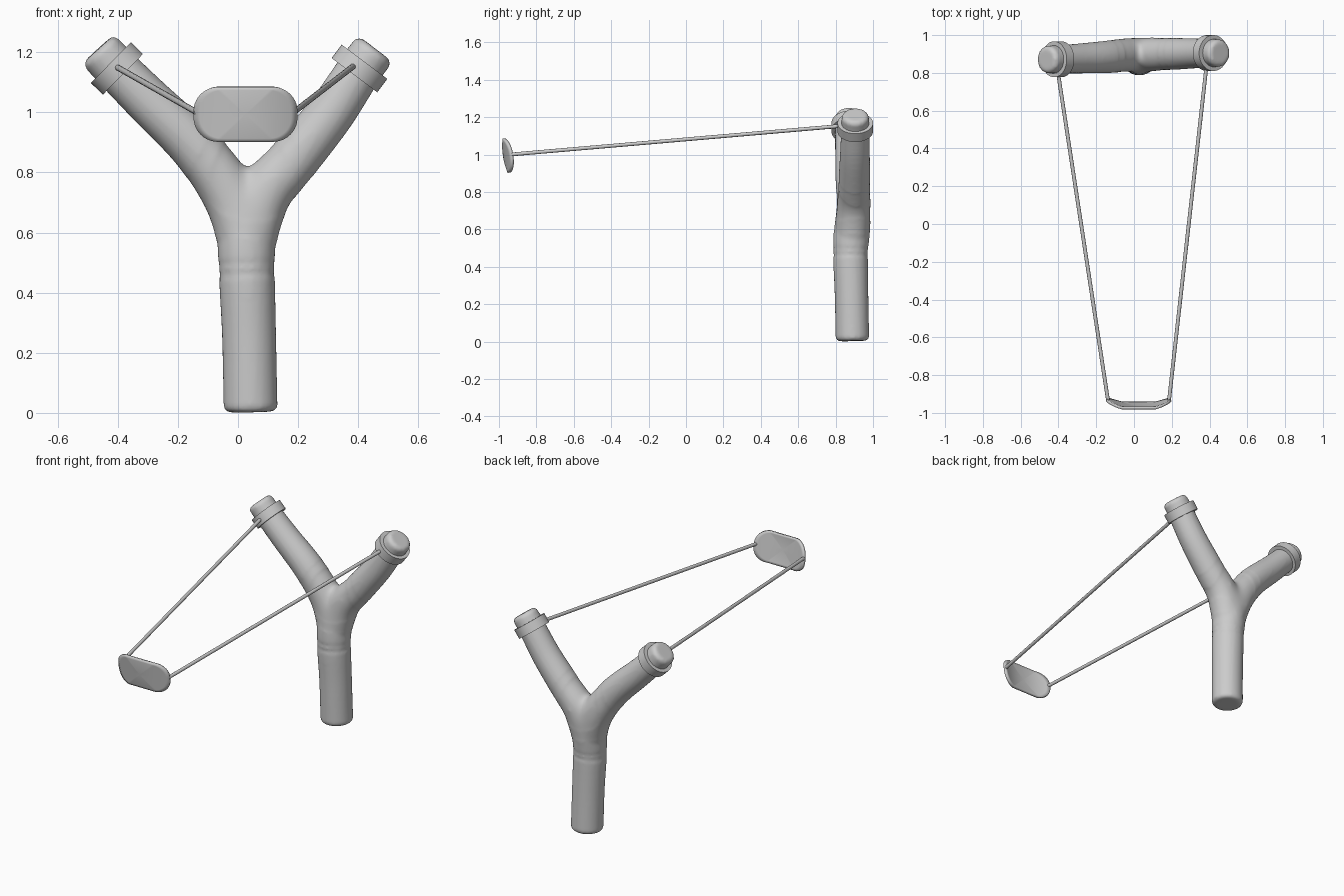
import bpy, bmesh, math
from mathutils import Vector

if "Cube" in bpy.data.objects:
    bpy.data.objects.remove(bpy.data.objects["Cube"])


def spline(pts, steps):
    """Catmull-Rom through (x, y, z, radius) points."""
    p = [Vector(q) for q in pts]
    p = [2 * p[0] - p[1]] + p + [2 * p[-1] - p[-2]]
    out = []
    for i in range(1, len(p) - 2):
        a, b, c, d = p[i - 1:i + 3]
        for s in range(steps):
            t = s / steps
            out.append(0.5 * (2 * b + (c - a) * t + (2 * a - 5 * b + 4 * c - d) * t * t
                              + (3 * b - a - 3 * c + d) * t ** 3))
    return out + [p[-2]]


def add_tube(bm, pts, sides=32, steps=6, bevel=0.0):
    rings = spline(pts, steps)
    pos = [q.to_3d() for q in rings]
    secs = []
    for i, q in enumerate(rings):
        tan = (pos[min(i + 1, len(pos) - 1)] - pos[max(i - 1, 0)]).normalized()
        secs.append((pos[i], tan, q[3]))
    if bevel:
        for i, sgn in ((0, 1), (-1, -1)):
            c, t, r = secs[i]
            inner = (c + t * sgn * bevel, t, r)
            secs[i] = (c, t, r - bevel)
            secs.insert(1 if i == 0 else len(secs) - 1, inner)
    prev = None
    for k, (c, t, r) in enumerate(secs):
        rot = t.to_track_quat('Z', 'Y')
        ring = [bm.verts.new(c + rot @ Vector((r * math.cos(a), r * math.sin(a), 0)))
                for a in (2 * math.pi * j / sides for j in range(sides))]
        if prev:
            for j in range(sides):
                n = (j + 1) % sides
                bm.faces.new((prev[j], prev[n], ring[n], ring[j]))
        else:
            bm.faces.new(ring[::-1])
        prev = ring
    bm.faces.new(prev)


def finish(bm, name, angle=35):
    bmesh.ops.recalc_face_normals(bm, faces=bm.faces)
    me = bpy.data.meshes.new(name)
    bm.to_mesh(me)
    bm.free()
    ob = bpy.data.objects.new(name, me)
    bpy.context.collection.objects.link(ob)
    for o in bpy.context.selected_objects:
        o.select_set(False)
    ob.select_set(True)
    bpy.context.view_layer.objects.active = ob
    bpy.ops.object.shade_smooth_by_angle(angle=math.radians(angle))
    return ob


def tube(name, pts, **kw):
    bm = bmesh.new()
    add_tube(bm, pts, **kw)
    return finish(bm, name)


# Forked wooden frame: handle and two arms fused into one skin
bm = bmesh.new()
add_tube(bm, [(0.042, 0.89, 0.003, 0.09), (0.037, 0.885, 0.25, 0.09), (0.029, 0.88, 0.48, 0.094),
              (0.028, 0.89, 0.62, 0.097), (0.03, 0.898, 0.72, 0.09)], bevel=0.014)
add_tube(bm, [(0.03, 0.885, 0.55, 0.09), (-0.025, 0.895, 0.72, 0.093), (-0.137, 0.885, 0.88, 0.086),
              (-0.295, 0.876, 1.035, 0.079), (-0.405, 0.872, 1.145, 0.075),
              (-0.466, 0.87, 1.211, 0.073)], bevel=0.014)
add_tube(bm, [(0.03, 0.885, 0.55, 0.09), (0.083, 0.897, 0.72, 0.093), (0.184, 0.9, 0.843, 0.086),
              (0.307, 0.903, 0.995, 0.08), (0.407, 0.905, 1.145, 0.075),
              (0.457, 0.905, 1.212, 0.073)], bevel=0.014)
fork = finish(bm, "fork_frame")
mod = fork.modifiers.new("fuse", 'REMESH')
mod.mode = 'VOXEL'
mod.voxel_size = 0.01
bpy.ops.object.modifier_apply(modifier="fuse")

# Soften the crotch where the arms meet
bm = bmesh.new()
bm.from_mesh(fork.data)
crotch = Vector((0.04, 0.89, 0.77))
for radius, count in ((9, 2), (0.21, 12), (0.16, 22)):
    near = [v for v in bm.verts if (v.co - crotch).length < radius]
    for _ in range(count):
        bmesh.ops.smooth_vert(bm, verts=near, factor=0.5,
                              use_axis_x=True, use_axis_y=True, use_axis_z=True)
bm.to_mesh(fork.data)
bm.free()
bpy.ops.object.shade_smooth()

# Collars that hold the bands to the arm tips
for name, c, axis in (("left_collar", (-0.403, 0.872, 1.146), (-0.71, 0, 0.70)),
                      ("right_collar", (0.404, 0.905, 1.146), (0.6, 0, 0.8))):
    c, axis = Vector(c), Vector(axis).normalized() * 0.028
    tube(name, [(*(c - axis), 0.095), (*(c + axis), 0.095)], steps=1, sides=48)

# Stretched elastic bands
tube("left_band", [(-0.402, 0.80, 1.15, 0.01), (-0.137, -0.938, 1.0, 0.01)],
     steps=1, sides=16)
tube("right_band", [(0.383, 0.83, 1.153, 0.01), (0.185, -0.938, 1.0, 0.01)],
     steps=1, sides=16)

# Curved pouch: rounded rectangle filled with concentric rings
bm = bmesh.new()
W, H, R, CX, CZ = 0.17, 0.091, 0.08, 0.025, 0.994
outline = []
for q, (sx, sz) in enumerate(((1, 1), (-1, 1), (-1, -1), (1, -1))):
    for k in range(11):
        a = math.pi / 2 * (q + k / 10)
        outline.append((sx * (W - R) + R * math.cos(a), sz * (H - R) + R * math.sin(a)))


def pouch_vert(x, z):
    return bm.verts.new((CX + x, -0.972 - 0.15 * z + 0.042 * (x / W) ** 2, CZ + z))


centre, prev, n = pouch_vert(0, 0), None, len(outline)
for i in range(1, 9):
    ring = [pouch_vert(x * i / 8, z * i / 8) for x, z in outline]
    for j in range(n):
        m = (j + 1) % n
        if prev:
            bm.faces.new((prev[j], ring[j], ring[m], prev[m]))
        else:
            bm.faces.new((centre, ring[j], ring[m]))
    prev = ring
pouch = finish(bm, "pouch")
mod = pouch.modifiers.new("thickness", 'SOLIDIFY')
mod.thickness = 0.014
mod.offset = 0
